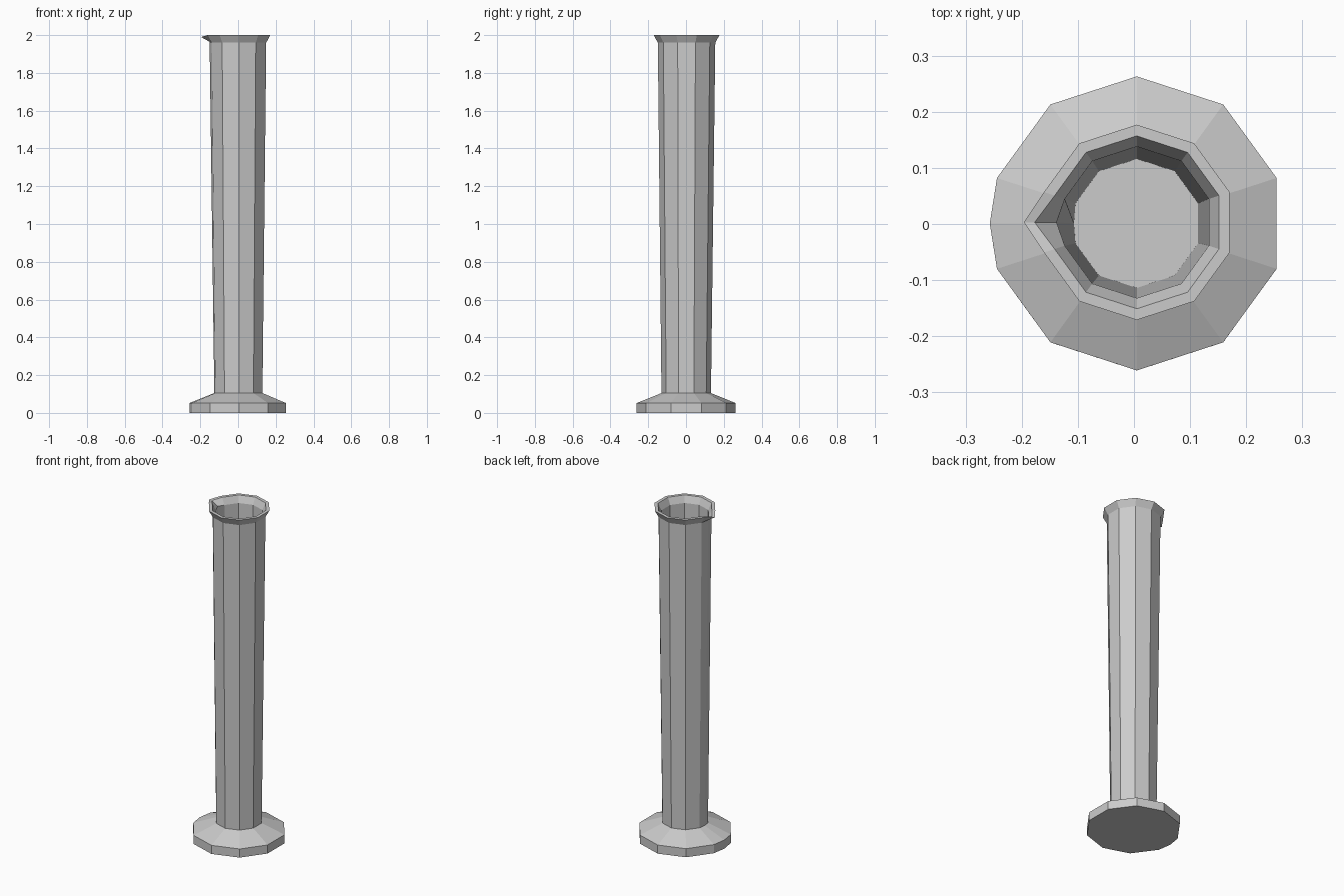
import bpy
import bmesh
from math import cos, sin, radians

cube = bpy.data.objects.get("Cube")
if cube:
    bpy.data.objects.remove(cube, do_unlink=True)

GREY = (0.6, 0.6, 0.6)
mat = bpy.data.materials.new("plain grey")
mat.use_nodes = True
mat.diffuse_color = (*GREY, 1)
bsdf = next(n for n in mat.node_tree.nodes if n.type == "BSDF_PRINCIPLED")
bsdf.inputs["Base Color"].default_value = (*GREY, 1)
bsdf.inputs["Roughness"].default_value = 0.6

SIDES = 10
CENTRE_X = 0.005


def add_ring(bm, z, radius, tip_x, tip_z):
    """Ten-sided ring with one extra corner on the spout side."""
    cy = 0.001 + 0.001 * z
    ring = []
    for i in range(SIDES):
        a = radians(198 + i * 360 / SIDES)
        ring.append(bm.verts.new((CENTRE_X + radius * cos(a), cy + radius * sin(a), z)))
    ring.append(bm.verts.new((tip_x, cy, tip_z)))
    return ring


def lathe(name, profile, cap_start=False, cap_end=False):
    """Join rings of (height, radius, spout x, spout height) into a faceted body."""
    bm = bmesh.new()
    rings = [add_ring(bm, *p) for p in profile]
    n = SIDES + 1
    for low, high in zip(rings, rings[1:]):
        for i in range(n):
            j = (i + 1) % n
            bm.faces.new((low[i], low[j], high[j], high[i]))
    if cap_start:
        bm.faces.new(list(reversed(rings[0])))
    if cap_end:
        bm.faces.new(rings[-1])
    mesh = bpy.data.meshes.new(name)
    bm.to_mesh(mesh)
    bm.free()
    mesh.materials.append(mat)
    obj = bpy.data.objects.new(name, mesh)
    bpy.context.collection.objects.link(obj)
    return obj


# Foot: flat disc with a sloping shoulder up to the tube
lathe("foot", [
    (0.0, 0.262, -0.257, 0.0),
    (0.052, 0.262, -0.257, 0.052),
    (0.105, 0.131, -0.126, 0.105),
], cap_start=True)

# Tube: outer wall, flared lip with pouring spout, inner wall and floor
lathe("tube", [
    (0.105, 0.131, -0.126, 0.105),
    (1.96, 0.152, -0.151, 1.965),
    (2.0, 0.174, -0.196, 1.99),
    (2.0, 0.154, -0.177, 1.99),
    (1.96, 0.135, -0.138, 1.965),
    (0.11, 0.115, -0.107, 0.11),
], cap_end=True)
